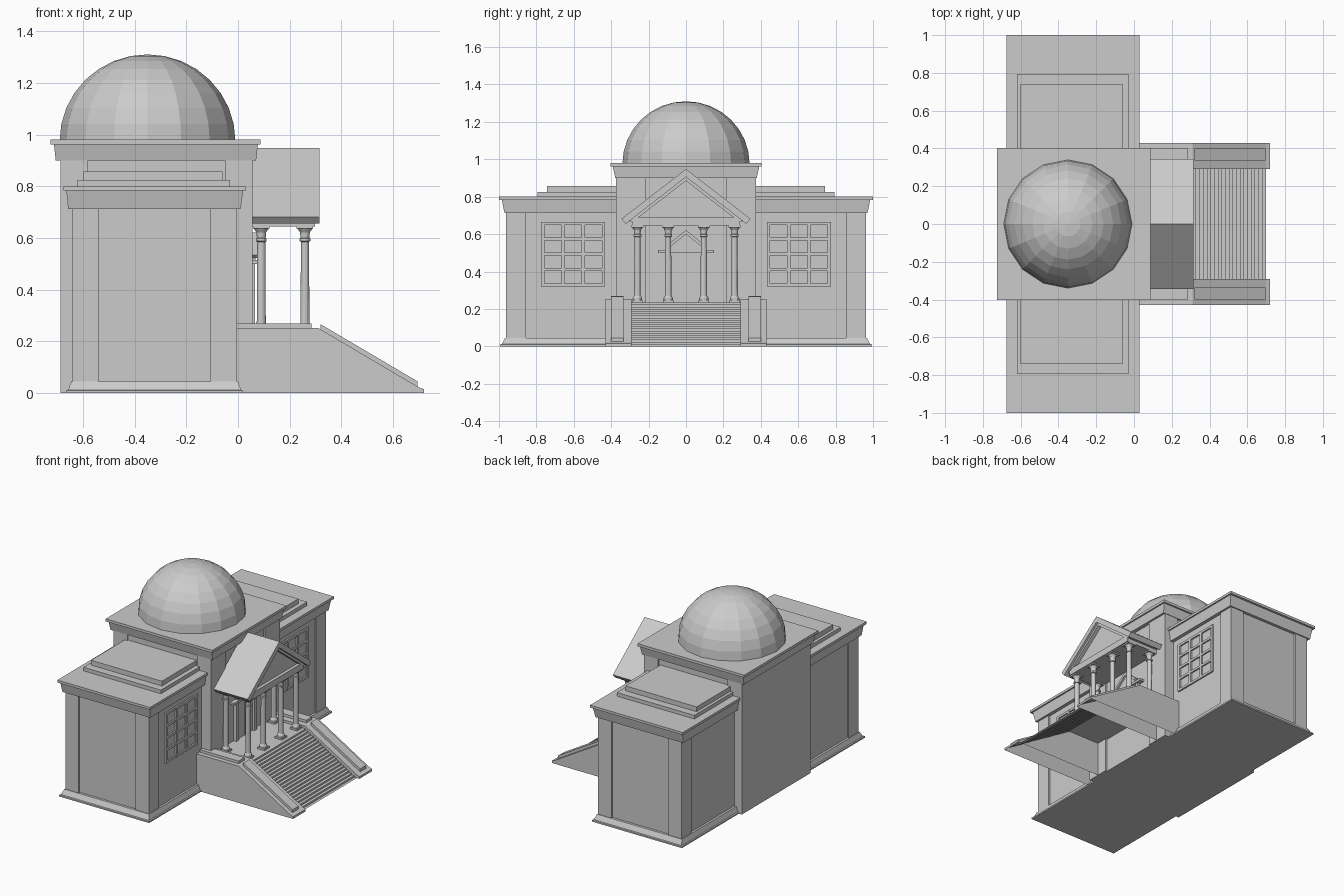
import bpy, bmesh, math

if "Cube" in bpy.data.objects:
    bpy.data.objects.remove(bpy.data.objects["Cube"])


def mesh(name, verts, faces):
    me = bpy.data.meshes.new(name)
    me.from_pydata(verts, [], faces)
    bm = bmesh.new()
    bm.from_mesh(me)
    bmesh.ops.recalc_face_normals(bm, faces=bm.faces)
    bm.to_mesh(me)
    bm.free()
    ob = bpy.data.objects.new(name, me)
    bpy.context.collection.objects.link(ob)
    return ob


def loft(name, levels):
    """Stack of rectangles (x0, x1, y0, y1, z) joined into one solid."""
    v, f = [], []
    for x0, x1, y0, y1, z in levels:
        v += [(x0, y0, z), (x1, y0, z), (x1, y1, z), (x0, y1, z)]
    for k in range(0, len(v) - 4, 4):
        f += [(k + i, k + (i + 1) % 4, k + 4 + (i + 1) % 4, k + 4 + i) for i in range(4)]
    n = len(v)
    return mesh(name, v, f + [(3, 2, 1, 0), (n - 4, n - 3, n - 2, n - 1)])


def box(name, x0, x1, y0, y1, z0, z1):
    return loft(name, [(x0, x1, y0, y1, z0), (x0, x1, y0, y1, z1)])


def prism(name, pts, a, b, axis, skip_last=False, caps=True):
    """Extrude a profile along x (points are y,z) or along y (points are x,z)."""
    put = (lambda p, t: (t, p[0], p[1])) if axis == 'x' else (lambda p, t: (p[0], t, p[1]))
    n = len(pts)
    v = [put(p, a) for p in pts] + [put(p, b) for p in pts]
    f = [(i, (i + 1) % n, n + (i + 1) % n, n + i) for i in range(n - skip_last)]
    if caps:
        f += [tuple(range(n)), tuple(range(2 * n - 1, n - 1, -1))]
    return mesh(name, v, f)


def lathe(name, prof, x, y, n):
    v = [(x + r * math.cos(math.tau * i / n), y + r * math.sin(math.tau * i / n), z)
         for r, z in prof for i in range(n)]
    f = [(k * n + i, k * n + (i + 1) % n, (k + 1) * n + (i + 1) % n, (k + 1) * n + i)
         for k in range(len(prof) - 1) for i in range(n)]
    return mesh(name, v, f)


# Central block: core, corner pilasters, cornice
loft("central_core", [(-.687, .044, -.365, .365, 0), (-.687, .044, -.365, .365, .91)])
for s in (-1, 1):
    a, b = sorted((s * .215, s * .375))
    box("central_front_pilaster", -.05, .056, a, b, 0, .91)
    a, b = sorted((s * .35, s * .375))
    box("central_rear_pilaster", -.687, -.58, a, b, 0, .91)
loft("central_cornice", [(-.705, .07, -.378, .378, .9), (-.712, .077, -.392, .392, .962),
                         (-.725, .087, -.403, .403, .962), (-.725, .087, -.403, .403, .98)])

# Dome: half sphere of 16 sides
prof = [(max(.34 * math.cos(math.pi / 16 * i), .0005), .975 + .335 * math.sin(math.pi / 16 * i))
        for i in range(9)]
lathe("dome", prof, -.35, 0, 16)

# Side wings
for s in (-1, 1):
    def L(name, rows):
        return loft(name, [(r[0], r[1], *sorted((s * r[2], s * r[3])), r[4]) for r in rows])

    def B(name, x0, x1, y0, y1, z0, z1):
        return box(name, x0, x1, *sorted((s * y0, s * y1)), z0, z1)

    L("wing_plinth", [(-.665, .02, .36, .995, 0), (-.665, .02, .36, .995, .01),
                      (-.657, .012, .36, .985, .012), (-.645, 0, .36, .967, .045)])
    B("wing_core", -.63, -.014, .36, .95, .03, .72)
    for x0, x1 in ((-.64, -.54), (-.107, -.004)):
        B("wing_pilaster", x0, x1, .855, .962, .04, .715)
    L("wing_cornice", [(-.657, .01, .36, .97, .712), (-.664, .02, .36, .985, .783),
                       (-.675, .03, .36, 1, .783), (-.675, .03, .36, 1, .8)])
    B("wing_roof_lower_step", -.62, -.03, .36, .795, .8, .825)
    B("wing_roof_upper_step", -.6, -.06, .36, .742, .825, .858)
    # Window frame and bars, 3 by 4 panes
    y0, y1, z0, z1 = .432, .775, .32, .665
    for i in range(4):
        y = y0 + .009 + (y1 - y0 - .018) * i / 3
        B("window_upright", -.02, -.003, y - .009, y + .009, z0, z1)
    for i in range(5):
        z = z0 + .008 + (z1 - z0 - .016) * i / 4
        B("window_crossbar", -.02, -.004, y0, y1, z - .008, z + .008)

    # Stair cheek walls, open underneath, with raised caps
    prism("stair_cheek", [(.72, 0), (.72, .015), (.70, .022), (.31, .252), (-.014, .252),
                          (-.014, 0)], s * .292, s * .43, 'y', skip_last=True)
    B("cheek_flat_cap", -.01, .285, .335, .4, .25, .27)
    prism("cheek_slope_cap", [(.32, .24), (.32, .266), (.695, .045), (.695, .02)],
          s * .335, s * .4, 'y')

    # Roof slabs of the porch
    prism("porch_roof_slab", [(0, .948), (s * .345, .682), (s * .322, .655), (0, .905)],
          .05, .315, 'x')
    # Rim of the gable and door canopy
    prism("gable_rim", [(0, .905), (s * .322, .66), (s * .25, .692), (0, .885)], .05, .3, 'x')
    prism("door_canopy_slab", [(0, .622), (s * .108, .535), (s * .096, .523), (0, .6)],
          .04, .078, 'x')
    B("door_jamb", .04, .066, .085, .112, .235, .505)
    B("door_leaf", .04, .052, .003, .085, .235, .5)

# Porch floor and flight of steps as one open sheet
n = 20
steps = [(.04, .235), (.31, .235)]
for i in range(n):
    x, z = .31 + .39 * i / n, .235 * (1 - (i + 1) / n)
    steps += [(x, z), (x + .39 / n, z)]
prism("porch_floor_and_steps", steps, -.292, .292, 'y', skip_last=True, caps=False)

# Porch entablature and gable infill
prism("porch_entablature", [(-.29, .645), (.29, .645), (.29, .668), (.31, .67), (.31, .69),
                            (-.31, .69), (-.31, .67), (-.29, .668)], .05, .297, 'x')
prism("gable_panel", [(-.28, .685), (.28, .685), (0, .91)], .05, .275, 'x')

# Door lintel and small gable
box("door_lintel", .04, .076, -.15, .15, .5, .515)
box("door_frieze", .04, .068, -.095, .095, .512, .535)
prism("door_gable_panel", [(-.1, .525), (.1, .525), (0, .607)], .04, .065, 'x')

# Columns: square base, turned shaft and capital, square top
for x, y in [(.259, v) for v in (-.26, -.095, .095, .26)] + [(.09, -.26), (.09, .26)]:
    box("column_base", x - .027, x + .027, y - .027, y + .027, .235, .247)
    lathe("column_shaft", [(.025, .247), (.025, .258), (.018, .27), (.0175, .275), (.0155, .585),
                           (.021, .588), (.021, .597), (.017, .6), (.019, .622), (.03, .638)],
          x, y, 12)
    box("column_top", x - .032, x + .032, y - .032, y + .032, .636, .648)
